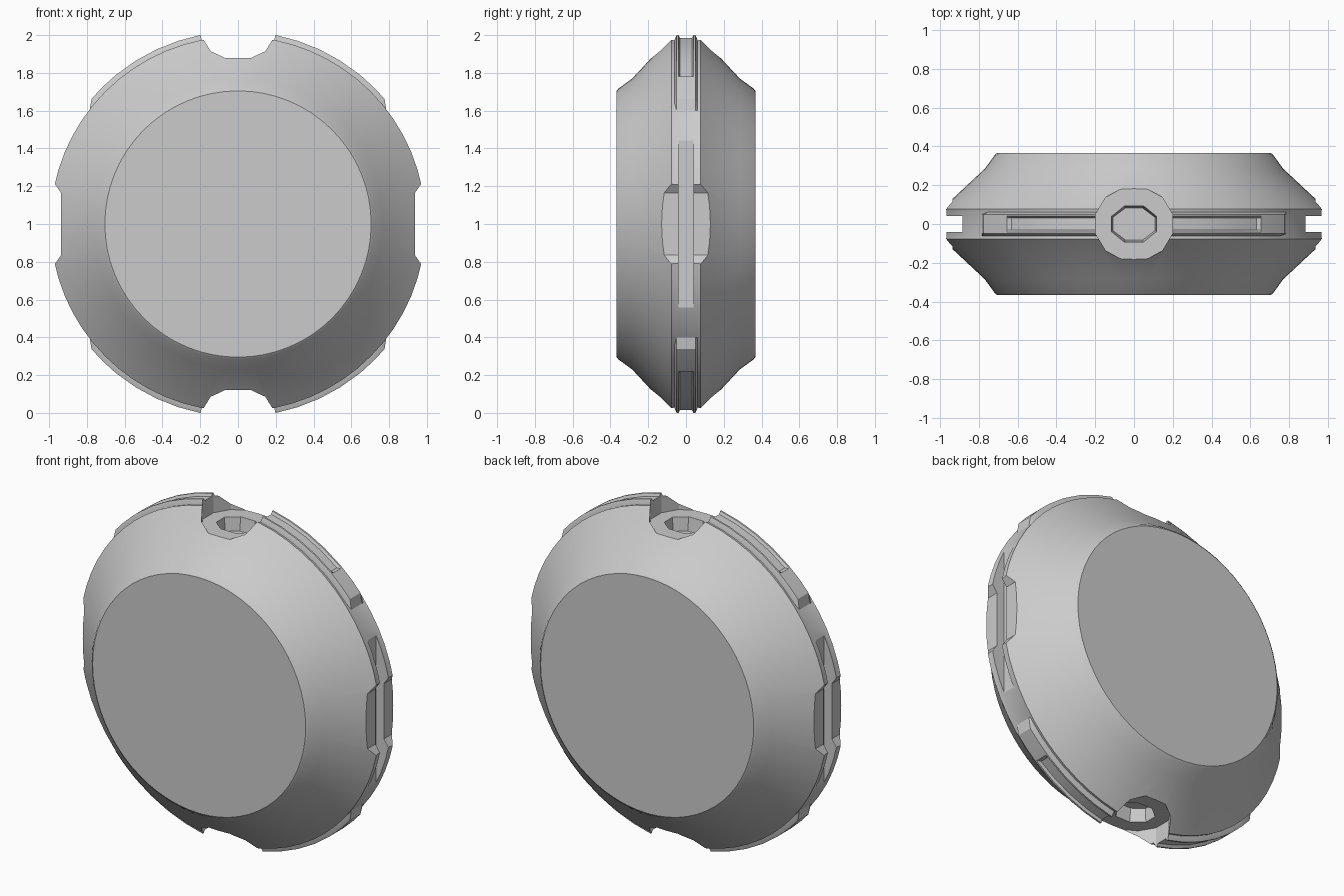
import bpy, bmesh
from math import sin, cos, pi, radians

if "Cube" in bpy.data.objects:
    bpy.data.objects.remove(bpy.data.objects["Cube"])

def make(name, bm):
    bmesh.ops.recalc_face_normals(bm, faces=bm.faces)
    me = bpy.data.meshes.new(name)
    bm.to_mesh(me)
    bm.free()
    ob = bpy.data.objects.new(name, me)
    bpy.context.collection.objects.link(ob)
    return ob

def skin(name, rings, closed=False):
    """Join equal-length point loops into a capped (or closed) solid."""
    bm = bmesh.new()
    vs = [[bm.verts.new(p) for p in r] for r in rings]
    n = len(vs[0])
    for a, b in zip(vs, vs[1:]):
        for i in range(n):
            bm.faces.new((a[i], a[(i + 1) % n], b[(i + 1) % n], b[i]))
    bm.faces.new(vs[0])
    bm.faces.new(vs[-1])
    return make(name, bm)

def cut(ob, cutters):
    bpy.context.view_layer.objects.active = ob
    for c in cutters:
        m = ob.modifiers.new("cut", 'BOOLEAN')
        m.operation, m.solver, m.object = 'DIFFERENCE', 'EXACT', c
        bpy.ops.object.modifier_apply(modifier=m.name)

def smooth(ob):
    bpy.ops.object.select_all(action='DESELECT')
    ob.select_set(True)
    bpy.context.view_layer.objects.active = ob
    bpy.ops.object.shade_smooth_by_angle(angle=radians(25))

# Lathed disc body: half profile (radius, y), mirrored
half = [(.705, .367), (.717, .358), (.77, .285), (.993, .077), (.99, .062)]
prof = [(r, -y) for r, y in half] + [(r, y) for r, y in reversed(half)]
N = 64
body = skin("disc_body", [[(r * cos(2 * pi * i / N), y, 1 + r * sin(2 * pi * i / N))
                           for i in range(N)] for r, y in prof])

# Raised rim arcs with a shallow centre groove
angles = [53, 49.5, 45, 40, 39, 32, 25, 18, 11.3]
sweep = [-a for a in angles] + [0] + angles[::-1]

def rim_loop(a, s):
    r = .985 if abs(a) > 50 else 1.02
    g = r - (.016 if abs(a) < 39.5 else 0)
    sec = [(-.062, .955), (-.062, min(r, .99)), (-.05, r), (-.04, r), (-.032, g),
           (.032, g), (.04, r), (.05, r), (.062, min(r, .99)), (.062, .955)]
    t = radians(a)
    return [(q * sin(t), y, 1 + s * q * cos(t)) for y, q in sec]

rims = [skin(n, [rim_loop(a, s) for a in sweep])
        for n, s in (("top_rim", 1), ("bottom_rim", -1))]

# Round sockets at top and bottom, each with a tapered inner recess
def socket(s):
    def loop(rx, ry, z, n):
        return [(rx * cos(2 * pi * (i + .5) / n), ry * sin(2 * pi * (i + .5) / n), 1 + s * z)
                for i in range(n)]
    return [skin("socket_cutter", [loop(.205, .196, z, 12) for z in (.88, 1.1)]),
            skin("recess_cutter", [loop(.118, .088, .80, 8), loop(.128, .105, .90, 8)])]

# Side notches and long narrow slots
def side(s):
    trap = [(.937, -.165), (.937, .165), (.972, .215), (1.1, .215), (1.1, -.215), (.972, -.215)]
    slot = [(.885, -.5), (.885, .5), (1.1, .5), (1.1, -.5)]
    return [skin("side_cutter", [[(s * x, y, 1 + z) for x, z in shape] for y in (-w, w)])
            for shape, w in ((trap, .2), (slot, .04))]

tops, bottoms = socket(1), socket(-1)
sides = side(1) + side(-1)
cut(body, tops + bottoms + sides)
cut(rims[0], tops[:1])
cut(rims[1], bottoms[:1])
for c in tops + bottoms + sides:
    bpy.data.objects.remove(c)
for ob in [body] + rims:
    smooth(ob)
